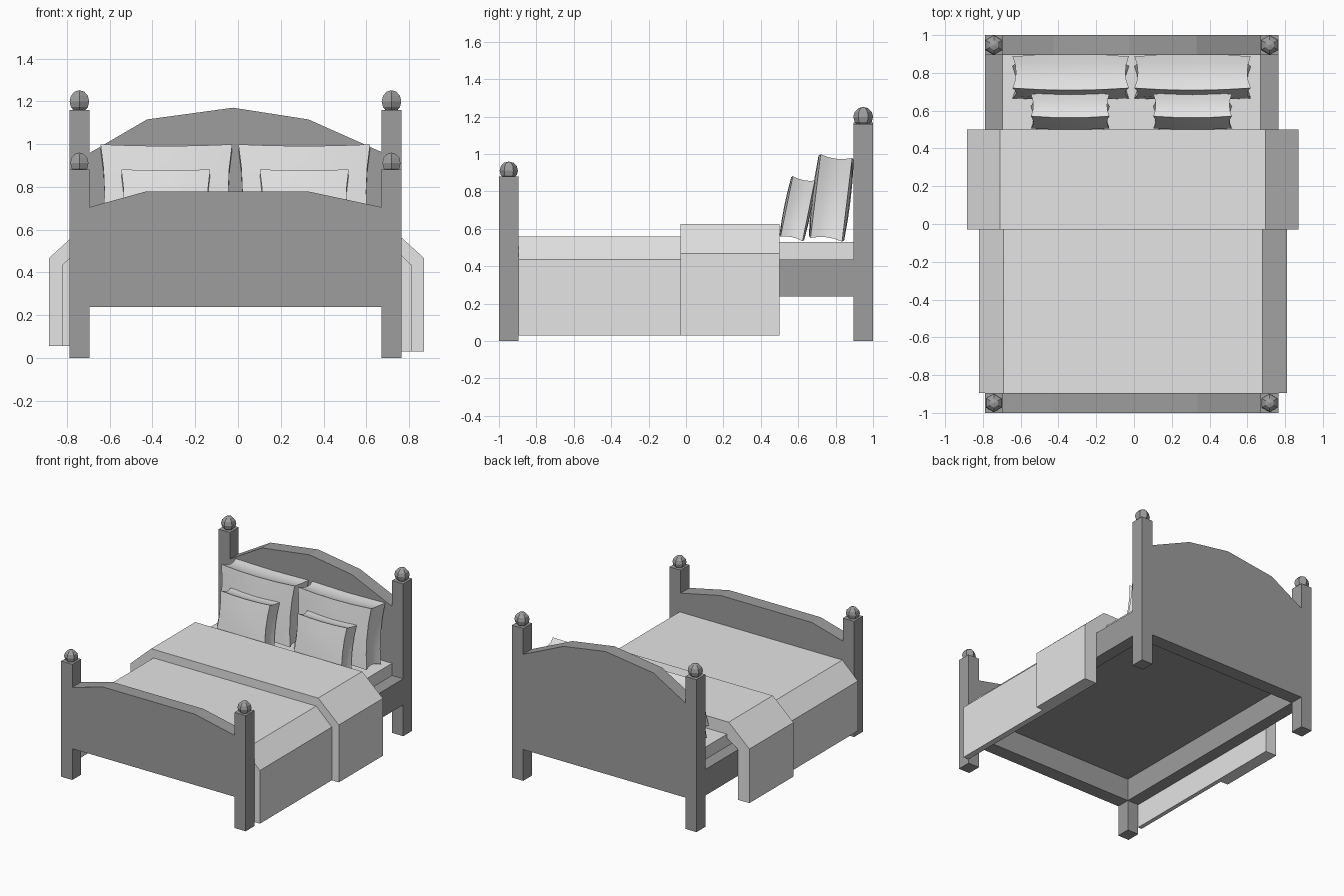
import bpy, bmesh, math
from mathutils import Matrix

old = bpy.data.objects.get("Cube")
if old:
    bpy.data.objects.remove(old, do_unlink=True)


def material(name, value):
    m = bpy.data.materials.new(name)
    m.use_nodes = True
    color = (value, value, value, 1)
    m.diffuse_color = color
    m.node_tree.nodes["Principled BSDF"].inputs["Base Color"].default_value = color
    return m


WOOD = material("grey_wood", 0.34)
LINEN = material("pale_linen", 0.78)


def finish(name, bm, mat, smooth=False):
    bmesh.ops.recalc_face_normals(bm, faces=bm.faces)
    mesh = bpy.data.meshes.new(name)
    bm.to_mesh(mesh)
    bm.free()
    mesh.materials.append(mat)
    ob = bpy.data.objects.new(name, mesh)
    bpy.context.collection.objects.link(ob)
    if smooth:
        bpy.ops.object.select_all(action="DESELECT")
        ob.select_set(True)
        bpy.context.view_layer.objects.active = ob
        bpy.ops.object.shade_smooth_by_angle(angle=math.radians(35))
    return ob


def extrude_y(name, profile, y0, y1, mat):
    """Sweep an x-z outline from y0 to y1."""
    bm = bmesh.new()
    face = bm.faces.new([bm.verts.new((x, y0, z)) for x, z in profile])
    new = bmesh.ops.extrude_face_region(bm, geom=[face])["geom"]
    verts = [v for v in new if isinstance(v, bmesh.types.BMVert)]
    bmesh.ops.translate(bm, verts=verts, vec=(0, y1 - y0, 0))
    return finish(name, bm, mat)


def box(name, x0, x1, y0, y1, z0, z1, mat):
    return extrude_y(name, [(x0, z0), (x1, z0), (x1, z1), (x0, z1)], y0, y1, mat)


# Frame extents: outer and inner edges of the posts
MID = -0.012
OUT, INN = 0.777, 0.683
END, IN_END = 1.0, 0.895
RAIL_LOW, RAIL_TOP = 0.238, 0.437

# Posts with six-sided ball finials
for side, sx in (("left", 1), ("right", -1)):
    xs = sorted((MID + sx * INN, MID + sx * OUT))
    for end, sy, top, r in (("front", -1, 0.88, 0.049), ("back", 1, 1.16, 0.053)):
        ys = sorted((sy * IN_END, sy * END))
        box(f"{end}_{side}_post", *xs, *ys, 0, top, WOOD)
        bm = bmesh.new()
        bmesh.ops.create_uvsphere(bm, u_segments=6, v_segments=6, radius=r)
        centre = (sum(xs) / 2, sum(ys) / 2, top + 0.96 - 0.88 - r + 0.012 * (sy > 0))
        bmesh.ops.translate(bm, verts=bm.verts, vec=centre)
        finish(f"{end}_{side}_finial", bm, WOOD)
    # Side rail
    box(f"{side}_rail", *xs, -IN_END, IN_END, RAIL_LOW, RAIL_TOP, WOOD)

# Arched end boards
lo, hi = MID - INN, MID + INN
extrude_y("footboard", [(lo, RAIL_LOW), (hi, RAIL_LOW), (hi, 0.705), (0.335, 0.777),
                        (-0.435, 0.777), (lo, 0.705)], -END, -IN_END, WOOD)
extrude_y("headboard", [(lo, RAIL_LOW), (hi, RAIL_LOW), (hi, 0.963), (0.33, 1.115),
                        (-0.023, 1.17), (-0.426, 1.115), (lo, 0.958)], IN_END, END, WOOD)

# Base board and mattress
box("base_board", lo, hi, -IN_END, IN_END, 0.41, RAIL_TOP, WOOD)
box("mattress", lo, hi, -IN_END, IN_END, RAIL_TOP, 0.53, LINEN)


def cover(name, cx, half, flat, shoulder, top, y0, y1):
    """Draped cover with sloped shoulders and hanging sides."""
    outer = [(half, 0.03), (half, shoulder), (flat, top)]
    inner = [(OUT, 0.03), (OUT, RAIL_TOP), (INN, 0.5)]
    profile = [(cx + x, z) for x, z in outer]
    profile += [(cx - x, z + 0.025 * (z < 0.1)) for x, z in reversed(outer)]
    profile += [(MID - x, z + 0.025 * (z < 0.1)) for x, z in inner]
    profile += [(MID + x, z) for x, z in reversed(inner)]
    extrude_y(name, profile, y0, y1, LINEN)


cover("blanket", -0.005, 0.816, 0.685, 0.435, 0.56, -IN_END, -0.03)
cover("folded_throw", -0.007, 0.877, 0.703, 0.467, 0.625, -0.03, 0.5)


def pillow(name, centre, half, lean):
    """Soft box with pinched edges and full front and back."""
    bm = bmesh.new()
    bmesh.ops.create_cube(bm, size=2)
    bmesh.ops.subdivide_edges(bm, edges=bm.edges[:], cuts=3, use_grid_fill=True)
    for v in bm.verts:
        x, y, z = v.co
        u, d, w = 1 - x * x, 1 - y * y, 1 - z * z
        v.co.x = x * (1 - 0.06 * w - 0.06 * d) * half[0]
        v.co.y = y * (1 + 0.12 * u + 0.1 * u * w) * half[1]
        v.co.z = z * (1 - 0.04 * u - 0.06 * d) * half[2]
    bm.transform(Matrix.Translation(centre) @ Matrix.Rotation(lean, 4, "X"))
    finish(name, bm, LINEN, smooth=True)


# Pillows leaning on the headboard
for side, large_x, small_x in (("left", 0.31, 0.31), ("right", -0.335, -0.338)):
    pillow(f"{side}_large_pillow", (large_x, 0.777, 0.765), (0.308, 0.085, 0.225), -0.12)
    pillow(f"{side}_small_pillow", (small_x, 0.597, 0.708), (0.208, 0.06, 0.165), -0.2)
